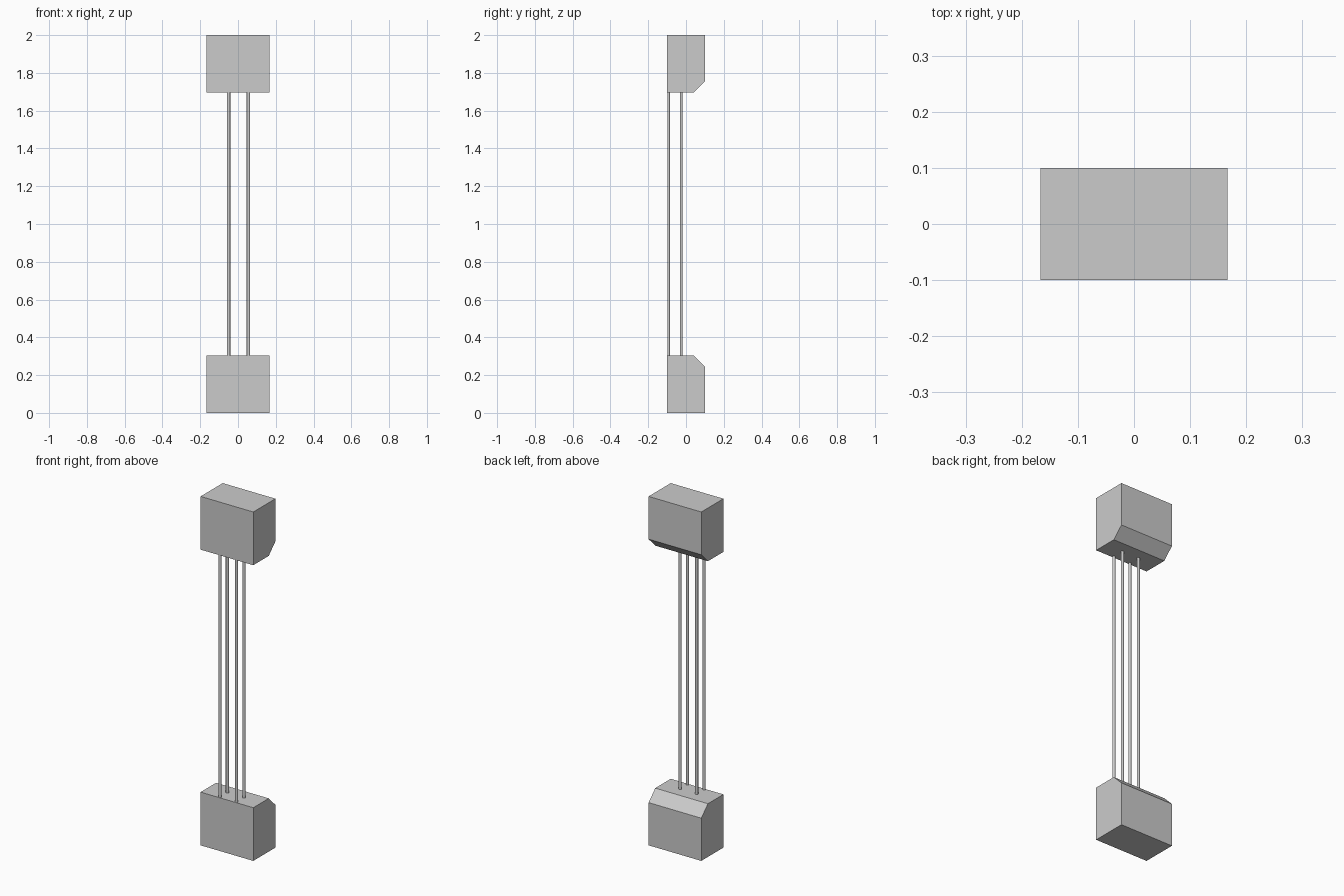
import bpy

if "Cube" in bpy.data.objects:
    bpy.data.objects.remove(bpy.data.objects["Cube"])

HALF_W, BLOCK_H = 0.167, 0.305


def chamfered_block(name, to_z):
    """Extrude the side profile (y, z) along x; to_z places it upright or mirrored."""
    profile = [(-0.1, 0), (0.1, 0), (0.1, 0.245), (0.04, BLOCK_H), (-0.1, BLOCK_H)]
    n = len(profile)
    verts = [(x, y, to_z(z)) for x in (-HALF_W, HALF_W) for y, z in profile]
    faces = [tuple(range(n))[::-1], tuple(range(n, 2 * n))]
    faces += [(i, (i + 1) % n, (i + 1) % n + n, i + n) for i in range(n)]
    if to_z(1) < to_z(0):  # keep normals outward on the mirrored block
        faces = [f[::-1] for f in faces]
    mesh = bpy.data.meshes.new(name)
    mesh.from_pydata(verts, [], [tuple(f) for f in faces])
    # make winding point outward
    import bmesh
    bm = bmesh.new()
    bm.from_mesh(mesh)
    bmesh.ops.recalc_face_normals(bm, faces=bm.faces)
    bm.to_mesh(mesh)
    bm.free()
    bpy.context.collection.objects.link(bpy.data.objects.new(name, mesh))


# Connector housings at both ends
chamfered_block("lower_housing", lambda z: z)
chamfered_block("upper_housing", lambda z: 2 - z)

# Four slim wires, slightly oval, joining the housings
for side, x in (("left", -0.05), ("right", 0.055)):
    for row, y in (("front", -0.092), ("back", -0.025)):
        bpy.ops.mesh.primitive_cylinder_add(
            vertices=16, radius=1, depth=2 - 2 * BLOCK_H + 0.01, location=(x, y, 1))
        wire = bpy.context.object
        wire.name = f"{row}_{side}_wire"
        wire.scale = (0.009, 0.007, 1)
        bpy.ops.object.transform_apply(location=False, rotation=False, scale=True)
        bpy.ops.object.shade_smooth_by_angle()
